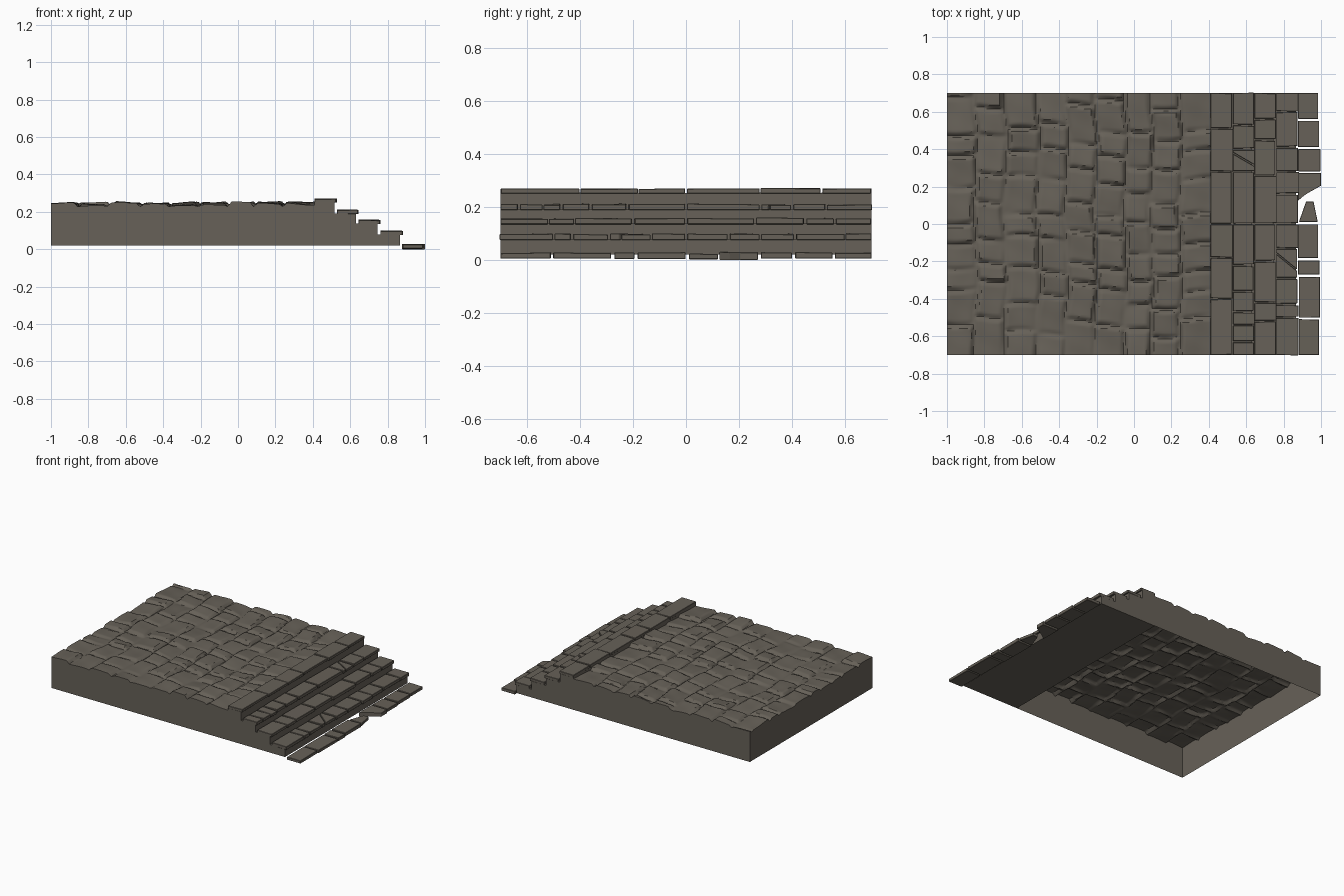
import bpy, bmesh, math, random

if "Cube" in bpy.data.objects:
    bpy.data.objects.remove(bpy.data.objects["Cube"])

random.seed(11)
W = 0.7            # half width in y
X0, X1 = -1.0, 0.41
BASE = 0.02

stone = bpy.data.materials.new("weathered stone")
stone.diffuse_color = (0.135, 0.120, 0.098, 1)
stone.use_nodes = True
stone.node_tree.nodes["Principled BSDF"].inputs["Base Color"].default_value = stone.diffuse_color


def finish(bm, name, smooth=None):
    me = bpy.data.meshes.new(name)
    bm.normal_update()
    bm.to_mesh(me)
    bm.free()
    me.materials.append(stone)
    ob = bpy.data.objects.new(name, me)
    bpy.context.collection.objects.link(ob)
    if smooth:
        bpy.ops.object.select_all(action='DESELECT')
        ob.select_set(True)
        bpy.context.view_layer.objects.active = ob
        bpy.ops.object.shade_smooth_by_angle(angle=math.radians(smooth))
    return ob


def prism(bm, pts, z0, z1, jit=0.0):
    """Closed slab over a counter-clockwise outline, with a slightly uneven top."""
    lo = [bm.verts.new((x, y, z0)) for x, y in pts]
    hi = [bm.verts.new((x, y, z1 - random.uniform(0, jit))) for x, y in pts]
    bm.faces.new(lo[::-1])
    bm.faces.new(hi)
    for i in range(len(pts)):
        j = (i + 1) % len(pts)
        bm.faces.new((lo[i], lo[j], hi[j], hi[i]))


# Cobble layout: columns across x, each split into stones along y
def splits(a, b, lo, hi):
    out = [a]
    while out[-1] < b - hi:
        out.append(out[-1] + random.uniform(lo, hi))
    return out + [b]


columns = []
xs = splits(X0, X1, 0.13, 0.18)
for a, b in zip(xs, xs[1:]):
    ys = splits(-W, W, 0.10, 0.21)
    cells = []
    for c, d in zip(ys, ys[1:]):
        cells.append((c, d, random.uniform(0.236, 0.250),
                      random.uniform(-0.10, 0.10), random.uniform(-0.09, 0.09)))
    columns.append((a, b, random.uniform(0, 6), cells))


def height(x, y):
    xw = x + 0.010 * math.sin(9 * y + 1) + 0.005 * math.sin(23 * y)
    xw = min(max(xw, X0), X1)
    for a, b, ph, cells in columns:
        if xw <= b:
            break
    yw = min(max(y + 0.012 * math.sin(14 * x + ph), -W), W)
    for c, d, h, sx, sy in cells:
        if yw <= d:
            break
    edge = min(xw - a if a > X0 else 1, b - xw if b < X1 else 1,
               yw - c if c > -W else 1, d - yw if d < W else 1)
    t = min(max(edge / 0.022, 0), 1)
    top = h + sx * (xw - (a + b) / 2) + sy * (yw - (c + d) / 2)
    top += 0.002 * math.sin(31 * x + 17 * y) * math.sin(27 * y - 11 * x)
    return 0.229 + (top - 0.229) * (t * t * (3 - 2 * t))


# Platform: cobbled top with outer walls, open underneath
NX, NY = 130, 130
bm = bmesh.new()
grid = []
for i in range(NX + 1):
    x = X0 + (X1 - X0) * i / NX
    grid.append([bm.verts.new((x, y, height(x, y)))
                 for y in (-W + 2 * W * j / NY for j in range(NY + 1))])
for i in range(NX):
    for j in range(NY):
        bm.faces.new((grid[i][j], grid[i + 1][j], grid[i + 1][j + 1], grid[i][j + 1]))
rim = ([grid[i][0] for i in range(NX)] + [grid[NX][j] for j in range(NY)]
       + [grid[i][NY] for i in range(NX, 0, -1)] + [grid[0][j] for j in range(NY, 0, -1)])
low = [bm.verts.new((v.co.x, v.co.y, BASE)) for v in rim]
for k in range(len(rim)):
    n = (k + 1) % len(rim)
    bm.faces.new((low[k], low[n], rim[n], rim[k]))
finish(bm, "cobbled_platform", 40)

# Stair core: stepped profile extruded across the width
risers = [0.515, 0.63, 0.745, 0.865]
levels = [0.252, 0.190, 0.137, 0.078]
prof = [(X1, BASE), (X1, levels[0])]
for k, (rx, z) in enumerate(zip(risers, levels)):
    prof.append((rx, z))
    prof.append((rx, levels[k + 1] if k < 3 else BASE))
bm = bmesh.new()
near = [bm.verts.new((x, -W, z)) for x, z in prof]
far = [bm.verts.new((x, W, z)) for x, z in prof]
bm.faces.new(near)
bm.faces.new(far[::-1])
for i in range(len(prof)):
    j = (i + 1) % len(prof)
    bm.faces.new((near[i], near[j], far[j], far[i]))
bmesh.ops.recalc_face_normals(bm, faces=bm.faces)
finish(bm, "stair_core")

# Tread slabs: x start, x end, underside, top, joints along y
G = 0.004
treads = [
    ("tread_1", 0.405, 0.525, 0.250, 0.272, [-.7, -.4, -.18, 0, .28, .51, .7]),
    ("tread_2", 0.525, 0.640, 0.188, 0.213, [-.7, -.63, -.54, -.47, -.36, -.22, 0, .28, .40, .53, .7]),
    ("tread_3", 0.640, 0.757, 0.134, 0.160, [-.7, -.52, -.42, -.2, 0, .26, .45, .56, .7]),
    ("tread_4", 0.757, 0.877, 0.075, 0.101, [-.7, -.5, -.43, -.29, -.13, 0, .16, .28, .41, .60, .7]),
    ("tread_5", 0.877, 0.990, 0.005, 0.029, [-.7, -.505, -.28]),
]
for name, a, b, z0, z1, ys in treads:
    bm = bmesh.new()
    for c, d in zip(ys, ys[1:]):
        e = b + random.uniform(-0.005, 0.006)
        c, d = c + (G if c > -W else 0), d - (G if d < W else 0)
        s, t = random.uniform(-.003, .003), random.uniform(-.003, .003)
        top = z1 - random.uniform(0, 0.003)
        if (name, round(c, 1)) in (("tread_2", .3), ("tread_4", -.3)):
            # slab cracked in two along a diagonal
            m1, m2 = c + 0.25 * (d - c), c + 0.85 * (d - c)
            prism(bm, [(a + G, c), (e, c), (e, m1 - G), (a + G, m2 - G)], z0, top, 0.002)
            prism(bm, [(a + G, m2 + G), (e, m1 + G), (e, d), (a + G, d)], z0, top - 0.003, 0.002)
        else:
            prism(bm, [(a + G, c), (e, c + s), (e, d + t), (a + G, d)], z0, top, 0.004)
    if name == "tread_5":
        # loose and broken slabs of the lowest step
        for c, d, e in ((-.270, -.195, .992), (-.182, -.002, .985), (.282, .400, .997),
                        (.412, .552, .990), (.562, .7, .985)):
            prism(bm, [(a, c), (e, c), (e, d), (a, d)], z0 - random.uniform(0, .003), z1, 0.004)
        prism(bm, [(a, .125), (.925, .165), (1.0, .205), (1.0, .272), (a, .272)], 0.0, z1, 0.003)
        prism(bm, [(a + .005, .012), (.982, .012), (.960, .12), (.920, .12)], 0.002, z1 - .004, 0.003)
    bmesh.ops.bevel(bm, geom=bm.edges[:], offset=0.002, segments=1, affect='EDGES')
    finish(bm, name)
